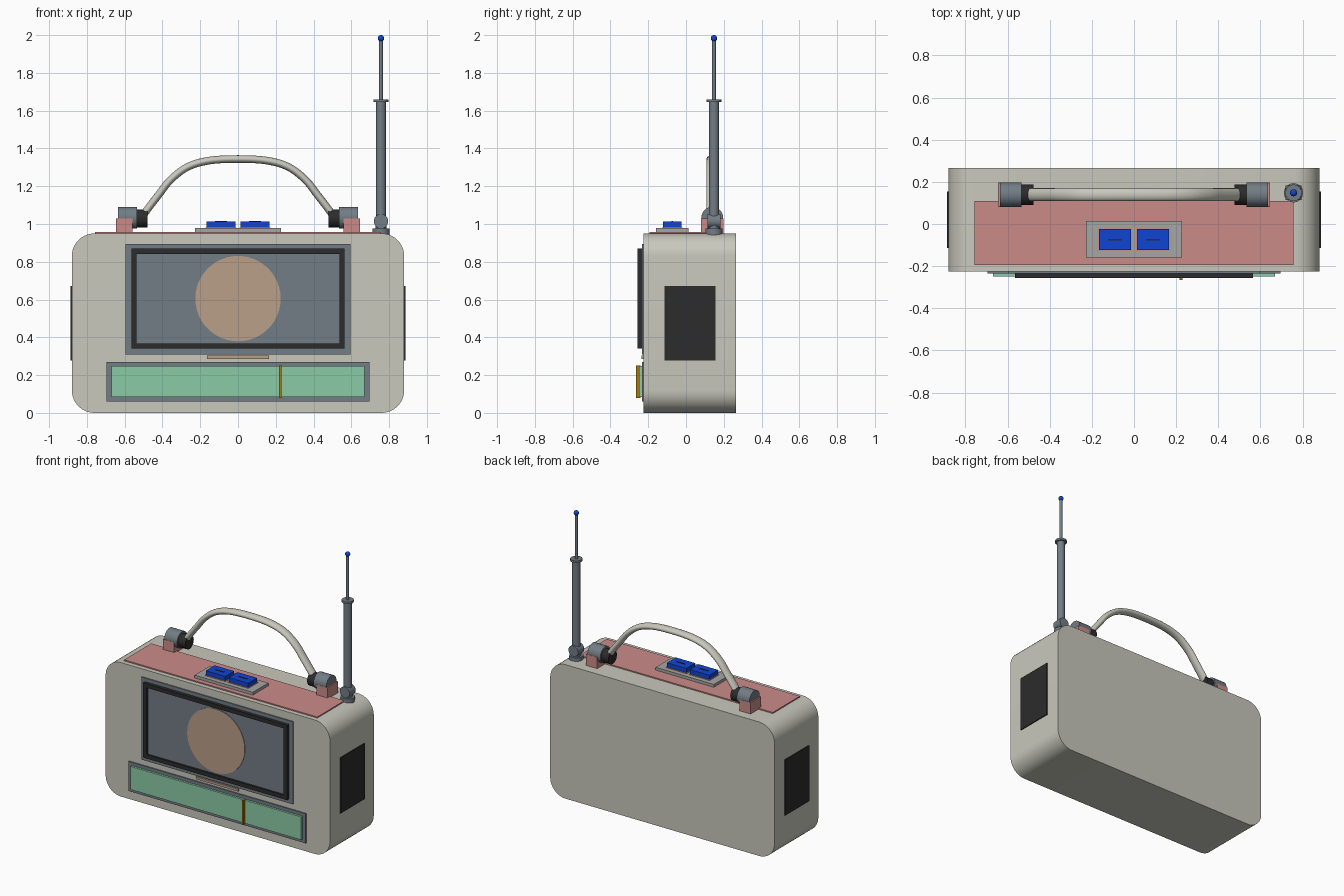
import bpy, bmesh, math
from mathutils import Vector

if "Cube" in bpy.data.objects:
    bpy.data.objects.remove(bpy.data.objects["Cube"])


def material(name, r, g, b):
    m = bpy.data.materials.new(name)
    m.diffuse_color = (r, g, b, 1)
    m.use_nodes = True
    m.node_tree.nodes["Principled BSDF"].inputs["Base Color"].default_value = m.diffuse_color
    return m


CREAM = material("cream plastic", 0.58, 0.58, 0.51)
GREY = material("slate grey", 0.17, 0.205, 0.235)
DARK = material("near black", 0.025, 0.025, 0.025)
TAN = material("tan", 0.49, 0.345, 0.25)
GREEN = material("dial green", 0.26, 0.60, 0.38)
AMBER = material("amber needle", 0.38, 0.19, 0.005)
BLUE = material("button blue", 0.005, 0.06, 0.65)
PINK = material("dusty pink", 0.60, 0.26, 0.25)
SILVER = material("light grey", 0.38, 0.38, 0.37)


def finish(name, bm, mat, smooth=True):
    bmesh.ops.recalc_face_normals(bm, faces=bm.faces)
    me = bpy.data.meshes.new(name)
    bm.to_mesh(me)
    bm.free()
    me.materials.append(mat)
    if smooth:
        me.shade_smooth()
        me.set_sharp_from_angle(angle=math.radians(35))
    ob = bpy.data.objects.new(name, me)
    bpy.context.collection.objects.link(ob)
    return ob


def box(name, x0, x1, y0, y1, z0, z1, mat):
    bm = bmesh.new()
    bmesh.ops.create_cube(bm, size=1)
    for v in bm.verts:
        v.co = ((x0 + x1) / 2 + v.co.x * (x1 - x0),
                (y0 + y1) / 2 + v.co.y * (y1 - y0),
                (z0 + z1) / 2 + v.co.z * (z1 - z0))
    return finish(name, bm, mat, False)


def rod(name, a, b, r, mat, r2=None, sides=32):
    a, b = Vector(a), Vector(b)
    bm = bmesh.new()
    bmesh.ops.create_cone(bm, cap_ends=True, segments=sides, radius1=r,
                          radius2=r if r2 is None else r2, depth=(b - a).length)
    q = Vector((0, 0, 1)).rotation_difference(b - a)
    for v in bm.verts:
        v.co = q @ v.co + (a + b) / 2
    return finish(name, bm, mat)


def frame(name, x, z0, z1, w, y0, y1, mat):
    # rectangular ring facing the front
    bm = bmesh.new()
    rings = []
    for y, d in ((y1, 0), (y0, 0), (y0, w), (y1, w)):
        rings.append([bm.verts.new((px, y, pz)) for px, pz in (
            (-x + d, z0 + d), (x - d, z0 + d), (x - d, z1 - d), (-x + d, z1 - d))])
    for i in range(4):
        p, q = rings[i], rings[(i + 1) % 4]
        for j in range(4):
            k = (j + 1) % 4
            bm.faces.new((p[j], p[k], q[k], q[j]))
    return finish(name, bm, mat, False)


# Body: rounded rectangle extruded front to back
BX, BZ, R = 0.88, 0.95, 0.12
bm = bmesh.new()
outline = []
for cx, cz, start in ((BX - R, BZ - R, 0), (R - BX, BZ - R, 90), (R - BX, R, 180), (BX - R, R, 270)):
    for i in range(11):
        t = math.radians(start + 9 * i)
        outline.append(bm.verts.new((cx + R * math.cos(t), -0.226, cz + R * math.sin(t))))
cap = bm.faces.new(outline)
ext = bmesh.ops.extrude_face_region(bm, geom=[cap], use_keep_orig=True)
for v in ext["geom"]:
    if isinstance(v, bmesh.types.BMVert):
        v.co.y = 0.265
finish("body", bm, CREAM)

# Speaker panel on the front
box("speaker_panel", -0.595, 0.595, -0.234, -0.22, 0.31, 0.895, GREY)
frame("speaker_frame", 0.565, 0.34, 0.87, 0.028, -0.256, -0.23, DARK)
box("speaker_screen", -0.54, 0.54, -0.243, -0.23, 0.365, 0.845, GREY)
rod("speaker_disc", (0, -0.238, 0.605), (0, -0.247, 0.605), 0.226, TAN, sides=48)
box("front_strip", -0.165, 0.165, -0.235, -0.22, 0.286, 0.303, TAN)

# Tuning dial
box("dial_surround", -0.695, 0.695, -0.234, -0.22, 0.06, 0.27, GREY)
box("dial_window", -0.67, 0.67, -0.249, -0.23, 0.083, 0.247, GREEN)
box("dial_needle", 0.217, 0.23, -0.265, -0.24, 0.08, 0.25, AMBER)

# Top plate and buttons
box("top_plate", -0.758, 0.758, -0.194, 0.11, 0.94, 0.958, PINK)
box("button_plate", -0.228, 0.228, -0.16, 0.014, 0.95, 0.978, SILVER)
for s, side in ((-1, "left"), (1, "right")):
    c = s * 0.09
    box(f"button_trim_{side}", c - 0.081, c + 0.081, -0.128, -0.019, 0.97, 0.982, PINK)
    box(f"button_{side}", c - 0.076, c + 0.076, -0.123, -0.024, 0.97, 1.012, BLUE)
    box(f"button_mark_{side}", c - 0.033, c + 0.033, -0.078, -0.07, 1.01, 1.015, DARK)

    # Side grilles and handle mounts
    xs = sorted((s * 0.87, s * 0.887))
    box(f"side_grille_{side}", *xs, -0.115, 0.155, 0.278, 0.672, DARK)
    xs = sorted((s * 0.558, s * 0.645))
    box(f"handle_mount_{side}", *xs, 0.08, 0.198, 0.94, 1.03, PINK)
    rod(f"handle_hinge_{side}", (s * 0.635, 0.139, 1.033), (s * 0.535, 0.139, 1.033), 0.058, GREY)
    rod(f"handle_grommet_{side}", (s * 0.545, 0.139, 1.03), (s * 0.478, 0.139, 1.03), 0.048, DARK)

# Carrying handle: oval section swept along a mirrored arch
half = [(-0.51, 1.03), (-0.485, 1.07), (-0.42, 1.155), (-0.355, 1.236), (-0.265, 1.303), (-0.15, 1.336)]
pts = half + [(0, 1.344)] + [(-x, z) for x, z in reversed(half)]
pts = [Vector((x, 0.139, z)) for x, z in pts]
pts = [2 * pts[0] - pts[1]] + pts + [2 * pts[-1] - pts[-2]]
path = []
for a, b, c, d in zip(pts, pts[1:], pts[2:], pts[3:]):
    for i in range(5):
        t = i / 5
        path.append(0.5 * (2 * b + (c - a) * t + (2 * a - 5 * b + 4 * c - d) * t * t
                           + (3 * b - a - 3 * c + d) * t ** 3))
path.append(pts[-2])
bm = bmesh.new()
rings = []
for i, p in enumerate(path):
    tan = (path[min(i + 1, len(path) - 1)] - path[max(i - 1, 0)]).normalized()
    nrm = Vector((-tan.z, 0, tan.x))
    ring = []
    for k in range(16):
        t = 2 * math.pi * k / 16
        ring.append(bm.verts.new(p + nrm * 0.02 * math.sin(t) + Vector((0, 0.031 * math.cos(t), 0))))
    rings.append(ring)
for p, q in zip(rings, rings[1:]):
    for k in range(16):
        bm.faces.new((p[k], p[k - 1], q[k - 1], q[k]))
bm.faces.new(rings[0])
bm.faces.new(rings[-1])
finish("handle", bm, CREAM)

# Telescopic antenna
AX, AY = 0.757, 0.148


def mast(name, z0, z1, r, mat, r2=None, sides=32):
    rod(name, (AX, AY, z0), (AX, AY, z1), r, mat, r2, sides)


mast("antenna_base", 0.94, 0.975, 0.046, GREY, sides=16)
mast("antenna_neck", 0.97, 1.01, 0.03, GREY)
rod("antenna_joint", (AX, AY - 0.034, 1.015), (AX, AY + 0.034, 1.015), 0.038, GREY)
mast("antenna_tube", 1.01, 1.65, 0.027, GREY)
mast("antenna_collar", 1.645, 1.66, 0.039, GREY)
mast("antenna_rod", 1.65, 1.98, 0.01, GREY, sides=16)
bm = bmesh.new()
bmesh.ops.create_uvsphere(bm, u_segments=16, v_segments=10, radius=0.017)
bmesh.ops.translate(bm, verts=bm.verts, vec=(AX, AY, 1.983))
finish("antenna_tip", bm, BLUE)
